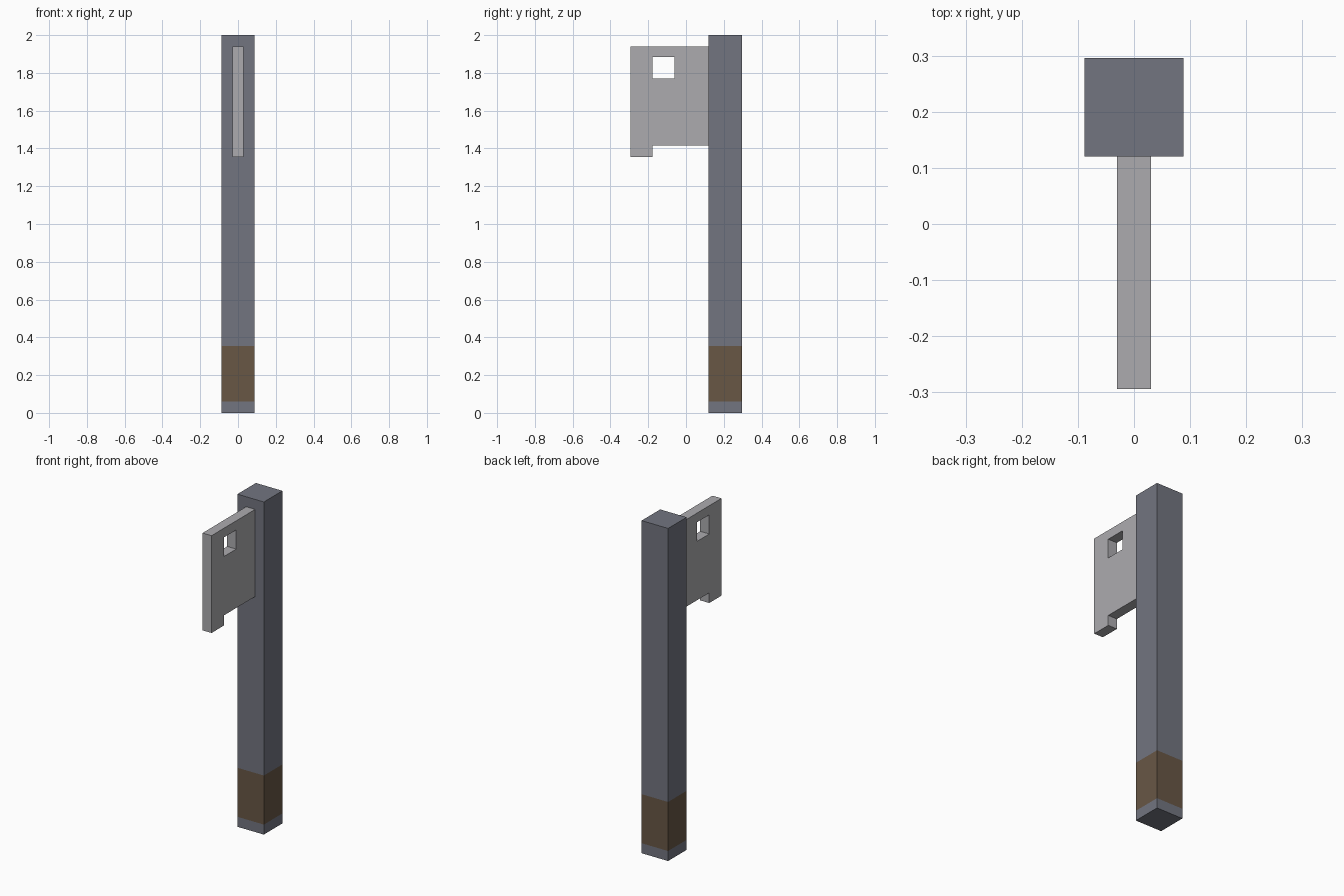
import bpy
import bmesh
from math import radians
from mathutils import Matrix, Vector

cube = bpy.data.objects.get("Cube")
if cube:
    bpy.data.objects.remove(cube, do_unlink=True)


def material(name, rgb):
    mat = bpy.data.materials.new(name)
    mat.use_nodes = True
    mat.diffuse_color = (*rgb, 1)
    mat.node_tree.nodes["Principled BSDF"].inputs["Base Color"].default_value = (*rgb, 1)
    return mat


slate = material("slate grey", (0.17, 0.178, 0.216))
brown = material("brown grip", (0.138, 0.095, 0.06))
steel = material("pale steel", (0.413, 0.407, 0.428))

POST = 0.176            # side of the square post
POST_Y = 0.208          # centre of the post in depth
BAND = (0.06, 0.355)    # bottom and top of the grip band

# Post, cut at the band edges so the band is coloured by height
bm = bmesh.new()
place = Matrix.Translation((0, POST_Y, 1)) @ Matrix.Diagonal((POST, POST, 2, 1))
bmesh.ops.create_cube(bm, size=1, matrix=place)
for z in BAND:
    bmesh.ops.bisect_plane(bm, geom=bm.verts[:] + bm.edges[:] + bm.faces[:],
                           plane_co=Vector((0, 0, z)), plane_no=Vector((0, 0, 1)))
for face in bm.faces:
    face.material_index = int(BAND[0] < face.calc_center_median().z < BAND[1])
mesh = bpy.data.meshes.new("post")
bm.to_mesh(mesh)
bm.free()
mesh.materials.append(slate)
mesh.materials.append(brown)
post = bpy.data.objects.new("post", mesh)
bpy.context.collection.objects.link(post)

# Blade plate: notched outline with a square hole, as (depth, height) points
outline = [(0.12, 1.94), (-0.294, 1.94), (-0.294, 1.355),
           (-0.178, 1.355), (-0.178, 1.416), (0.12, 1.416)]
hole = [(-0.178, 1.77), (-0.178, 1.885), (-0.06, 1.885), (-0.06, 1.77)]
curve = bpy.data.curves.new("blade", "CURVE")
curve.dimensions = "2D"
curve.fill_mode = "BOTH"
curve.extrude = 0.03
for points in (outline, hole):
    spline = curve.splines.new("POLY")
    spline.points.add(len(points) - 1)
    for point, (y, z) in zip(spline.points, points):
        point.co = (y, z, 0, 1)
    spline.use_cyclic_u = True
curve.materials.append(steel)
blade = bpy.data.objects.new("blade", curve)
blade.rotation_euler = (radians(90), 0, radians(90))
bpy.context.collection.objects.link(blade)

# Turn the blade into a plain mesh
bpy.ops.object.select_all(action="DESELECT")
blade.select_set(True)
bpy.context.view_layer.objects.active = blade
bpy.ops.object.convert(target="MESH")
bpy.ops.object.shade_flat()
